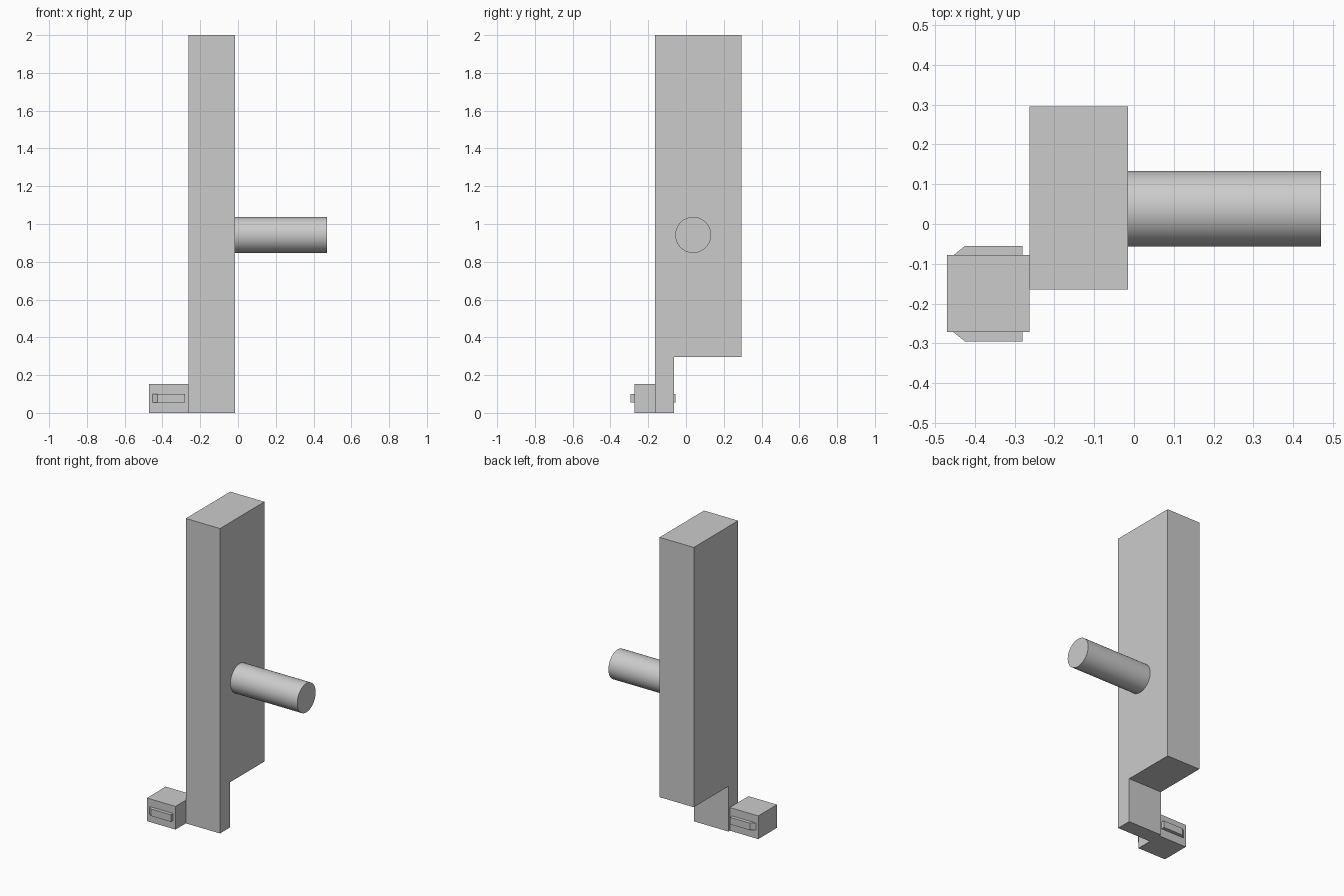
import bpy
import bmesh
from math import radians
from mathutils import Vector, Matrix

cube = bpy.data.objects.get("Cube")
if cube:
    bpy.data.objects.remove(cube, do_unlink=True)

grey = bpy.data.materials.new("light grey")
grey.use_nodes = True
grey.diffuse_color = (0.6, 0.6, 0.6, 1)
grey.node_tree.nodes["Principled BSDF"].inputs["Base Color"].default_value = (0.6, 0.6, 0.6, 1)


def finish(name, bm):
    bmesh.ops.recalc_face_normals(bm, faces=bm.faces)
    mesh = bpy.data.meshes.new(name)
    bm.to_mesh(mesh)
    bm.free()
    mesh.materials.append(grey)
    obj = bpy.data.objects.new(name, mesh)
    bpy.context.collection.objects.link(obj)
    return obj


def prism(name, profile, depth):
    """Extrude a closed 3D outline along the depth vector."""
    bm = bmesh.new()
    face = bm.faces.new([bm.verts.new(p) for p in profile])
    new = bmesh.ops.extrude_face_region(bm, geom=[face])["geom"]
    verts = [v for v in new if isinstance(v, bmesh.types.BMVert)]
    bmesh.ops.translate(bm, vec=Vector(depth), verts=verts)
    return finish(name, bm)


# Tall body with the rear lower corner cut away
left, right = -0.263, -0.015
front, back, foot_back, step = -0.165, 0.295, -0.063, 0.296
side = [(front, 0), (foot_back, 0), (foot_back, step), (back, step), (back, 2), (front, 2)]
prism("body", [(left, y, z) for y, z in side], (right - left, 0, 0))

# Small block beside the foot
x0, y0, y1 = -0.47, -0.272, -0.078
prism("latch_block", [(x0, y0, 0), (left, y0, 0), (left, y1, 0), (x0, y1, 0)], (0, 0, 0.152))

# Ramped tabs on the front and back of the block
for name, y, out in (("front_tab", y0, -0.023), ("back_tab", y1, 0.023)):
    outline = [(-0.453, y), (-0.28, y), (-0.28, y + out), (-0.425, y + out)]
    prism(name, [(x, v, 0.055) for x, v in outline], (0, 0, 0.046))

# Round peg on the side of the body
length = 0.47 - right
bm = bmesh.new()
bmesh.ops.create_cone(
    bm, cap_ends=True, segments=64, radius1=0.095, radius2=0.095, depth=length,
    matrix=Matrix.Translation((right + length / 2, 0.038, 0.942)) @ Matrix.Rotation(radians(90), 4, "Y"))
peg = finish("peg", bm)
bpy.ops.object.select_all(action="DESELECT")
peg.select_set(True)
bpy.context.view_layer.objects.active = peg
bpy.ops.object.shade_smooth_by_angle(angle=radians(30))
